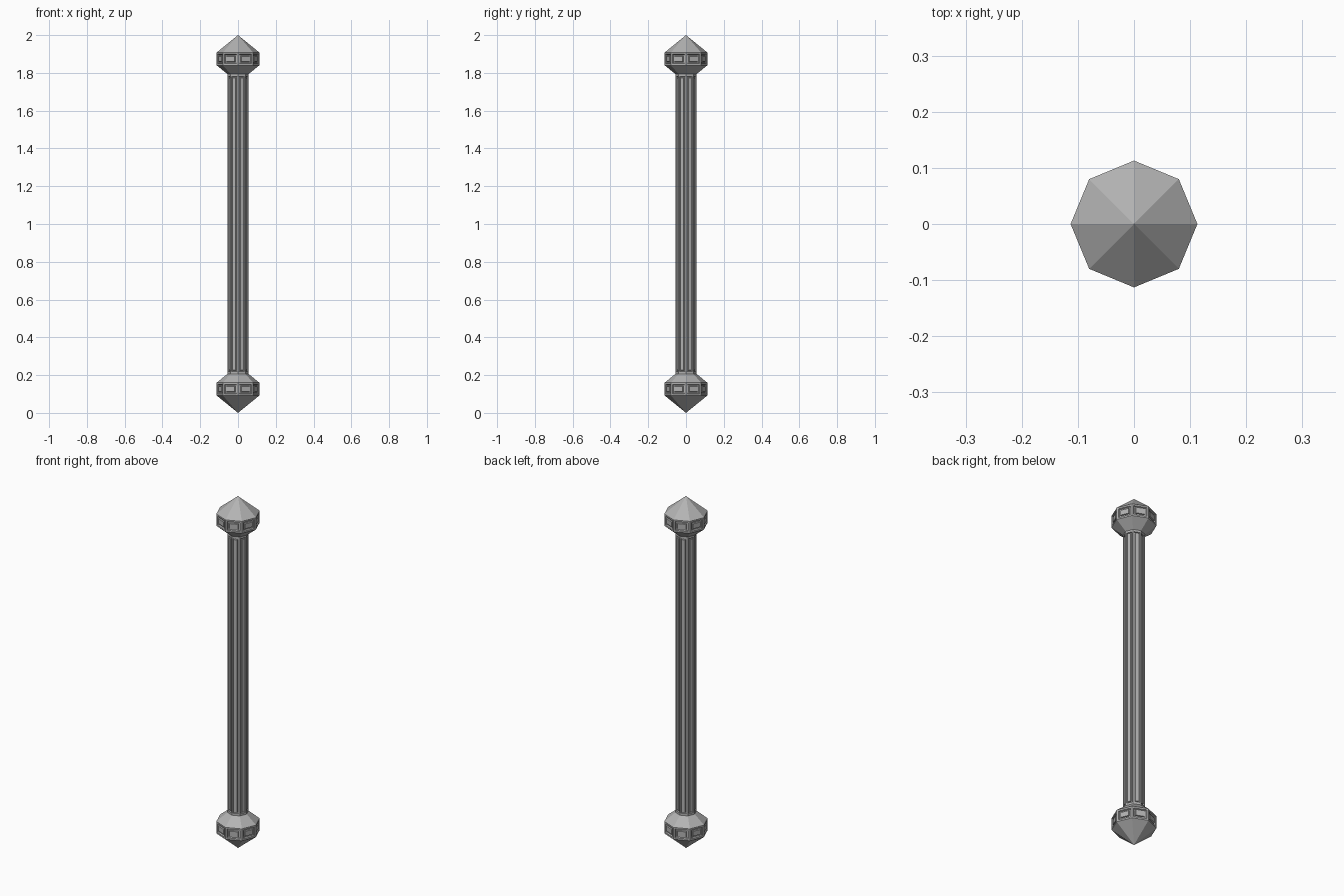
import bpy, bmesh, math

if "Cube" in bpy.data.objects:
    bpy.data.objects.remove(bpy.data.objects["Cube"])

metal = bpy.data.materials.new("grey_metal")
metal.diffuse_color = (0.45, 0.45, 0.45, 1)
metal.use_nodes = True
metal.node_tree.nodes["Principled BSDF"].inputs["Base Color"].default_value = metal.diffuse_color
SIDES = 8


def lathe(name, profile, panel_ring, insets):
    """Eight-sided lathe; faces between profile[panel_ring] and the next point get inset panels."""
    bm = bmesh.new()
    rings = []
    for r, z in profile:
        if r == 0:
            rings.append([bm.verts.new((0, 0, z))] * SIDES)
        else:
            rings.append([bm.verts.new((r * math.cos(i * math.tau / SIDES),
                                        r * math.sin(i * math.tau / SIDES), z))
                          for i in range(SIDES)])
    panels = []
    for k in range(len(rings) - 1):
        a, b = rings[k], rings[k + 1]
        for i in range(SIDES):
            j = (i + 1) % SIDES
            corners = list(dict.fromkeys((a[i], a[j], b[j], b[i])))
            f = bm.faces.new(corners)
            if k == panel_ring:
                panels.append(f)
    bm.normal_update()
    for thickness, depth in insets:
        bmesh.ops.inset_individual(bm, faces=panels, thickness=thickness,
                                   depth=depth, use_even_offset=True)
        bm.normal_update()
    mesh = bpy.data.meshes.new(name)
    bm.to_mesh(mesh)
    bm.free()
    mesh.materials.append(metal)
    ob = bpy.data.objects.new(name, mesh)
    bpy.context.collection.objects.link(ob)
    return ob


# pointed end knobs with a band of framed panels
band_insets = [(0.009, 0), (0.003, -0.007), (0.006, 0), (0.002, 0.006)]
knob = [(0, 0), (0.113, 0.092), (0.113, 0.160), (0.055, 0.207)]
lathe("bottom_knob", knob, 1, band_insets)
lathe("top_knob", [(r, 2 - z) for r, z in reversed(knob)], 1, band_insets)

# long shaft with a recessed, ridged panel down each side
shaft_insets = [(0.006, 0), (0.002, -0.006), (0.004, 0), (0.002, 0.005)]
lathe("shaft", [(0.055, 0.207), (0.055, 0.213), (0.055, 1.787), (0.055, 1.793)],
      1, shaft_insets)
